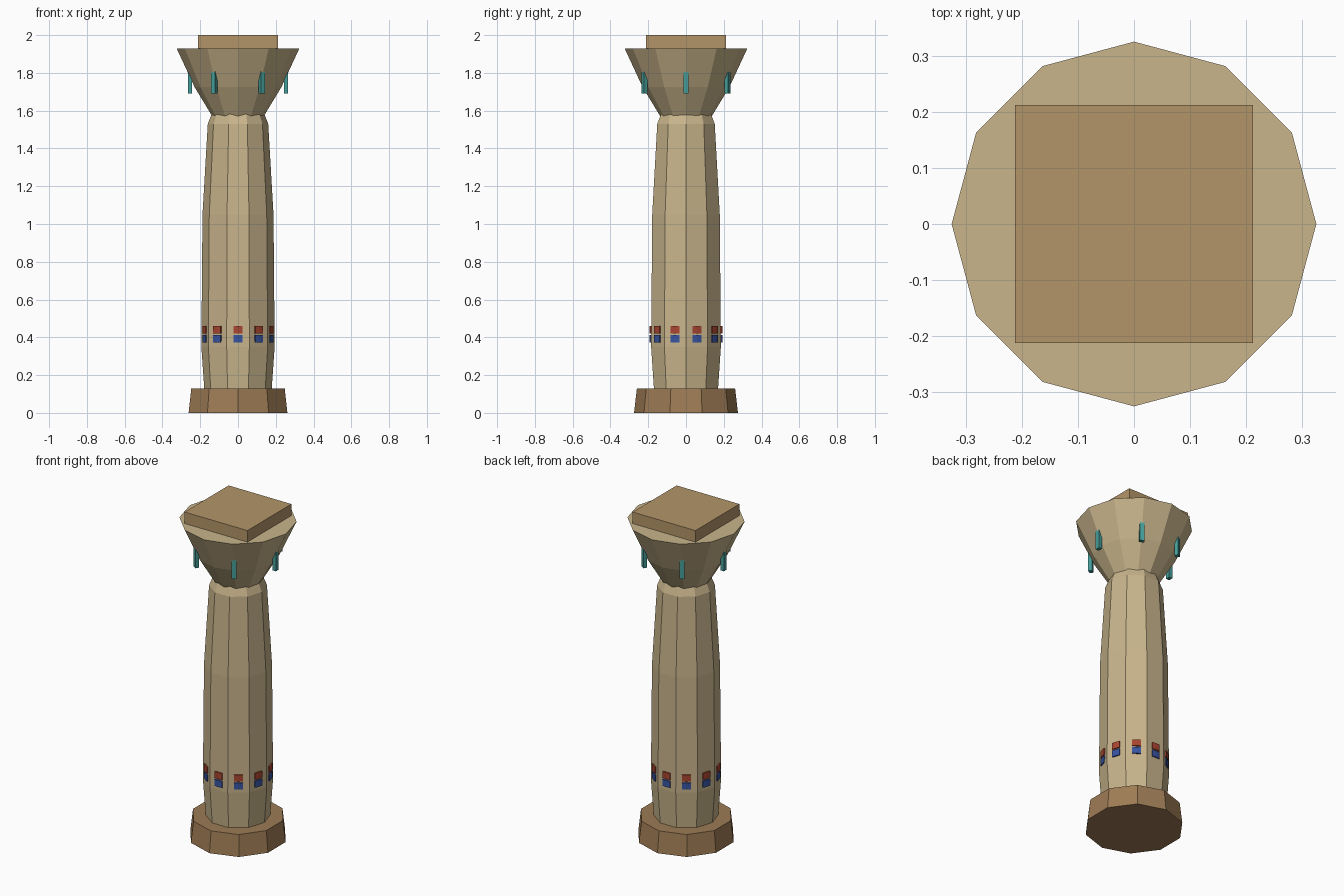
import bpy, bmesh
from math import sin, cos, pi, radians

if "Cube" in bpy.data.objects:
    bpy.data.objects.remove(bpy.data.objects["Cube"])


def material(name, rgb):
    m = bpy.data.materials.new(name)
    m.diffuse_color = (*rgb, 1)
    m.use_nodes = True
    m.node_tree.nodes["Principled BSDF"].inputs["Base Color"].default_value = m.diffuse_color
    return m


SAND = material("sandstone", (0.58, 0.46, 0.26))
BROWN = material("brown_stone", (0.34, 0.20, 0.09))
TAN = material("tan_stone", (0.45, 0.30, 0.14))
TEAL = material("teal_paint", (0.06, 0.34, 0.32))
RED = material("red_paint", (0.40, 0.06, 0.03))
BLUE = material("blue_paint", (0.04, 0.09, 0.36))


def finish(name, bm, mat):
    bmesh.ops.recalc_face_normals(bm, faces=bm.faces)
    me = bpy.data.meshes.new(name)
    bm.to_mesh(me)
    bm.free()
    me.materials.append(mat)
    ob = bpy.data.objects.new(name, me)
    bpy.context.collection.objects.link(ob)
    return ob


def loft(name, rings, mat):
    """Skin closed rings of points and cap both ends."""
    bm = bmesh.new()
    rows = [[bm.verts.new(p) for p in ring] for ring in rings]
    n = len(rows[0])
    for a, b in zip(rows, rows[1:]):
        for i in range(n):
            j = (i + 1) % n
            bm.faces.new((a[i], a[j], b[j], b[i]))
    bm.faces.new(rows[0][::-1])
    bm.faces.new(rows[-1])
    return finish(name, bm, mat)


def lathe(name, profile, sides, phase, mat):
    angles = [phase + 2 * pi * i / sides for i in range(sides)]
    return loft(name, [[(r * cos(a), r * sin(a), z) for a in angles]
                       for r, z in profile], mat)


def arc_block(name, angle, half, r0, r1, z0, z1, mat):
    """Curved tile following the shaft, with two facets across."""
    steps = (-half, 0, half)
    plan = [(r1, angle + s) for s in steps] + [(r0, angle - s) for s in steps]
    return loft(name, [[(r * cos(a), r * sin(a), z) for r, a in plan]
                       for z in (z0, z1)], mat)


def box(name, loc, size, mat, turn=0):
    bm = bmesh.new()
    bmesh.ops.create_cube(bm, size=1)
    bmesh.ops.scale(bm, vec=size, verts=bm.verts)
    ob = finish(name, bm, mat)
    ob.location = loc
    ob.rotation_euler.z = turn
    return ob


# Ten-sided plinth and shaft, turned half a facet apart
lathe("base", [(0.275, 0), (0.26, 0.13)], 10, pi / 2, BROWN)
lathe("shaft", [(0.178, 0.12), (0.194, 0.35), (0.188, 1.05),
                (0.16, 1.53), (0.132, 1.60)], 10, 0, SAND)

# Twelve-sided flared capital with square slab
lathe("capital", [(0.13, 1.56), (0.23, 1.725), (0.325, 1.93)], 12, 0, SAND)
box("top_slab", (0, 0, 1.965), (0.424, 0.424, 0.07), TAN)

# Painted tiles on each shaft face
for i in range(10):
    a = radians(18 + 36 * i)
    arc_block(f"red_tile_{i}", a, radians(7.5), 0.165, 0.192, 0.42, 0.46, RED)
    arc_block(f"blue_tile_{i}", a, radians(7.5), 0.165, 0.192, 0.372, 0.412, BLUE)

# Hanging teal bars around the capital
for i in range(6):
    a = radians(60 * i)
    box(f"teal_bar_{i}", (0.254 * cos(a), 0.254 * sin(a), 1.76),
        (0.022, 0.027, 0.14), TEAL, a)
